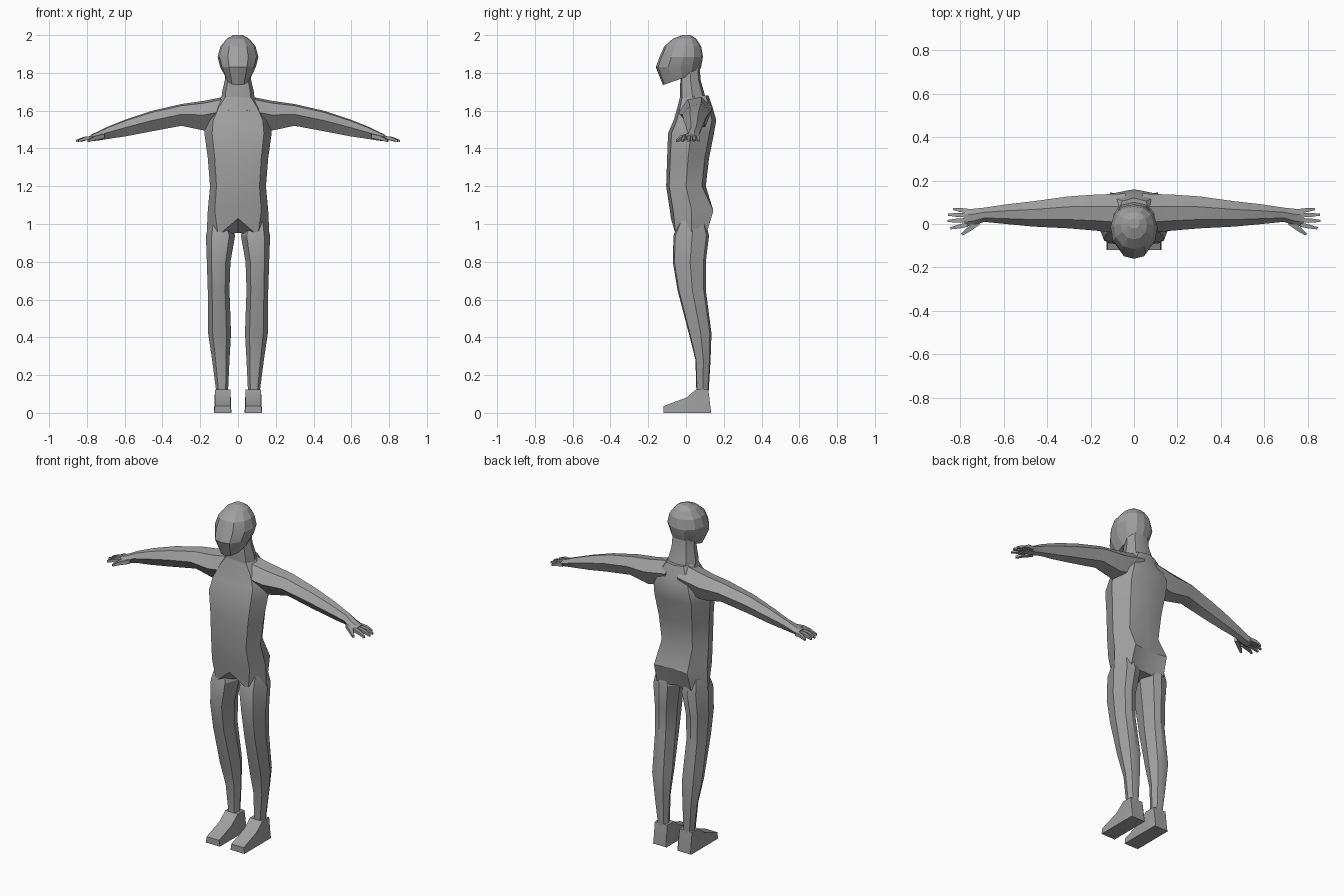
import bpy
import bmesh
import math
from mathutils import Vector

cube = bpy.data.objects.get("Cube")
if cube:
    bpy.data.objects.remove(cube, do_unlink=True)

grey = bpy.data.materials.new("plain_grey")
grey.use_nodes = True
COLOR = (0.35, 0.35, 0.35, 1.0)
grey.diffuse_color = COLOR
grey.node_tree.nodes["Principled BSDF"].inputs["Base Color"].default_value = COLOR


def loft(name, rings, mirror=False, angle=28):
    """Skin a list of equal rings and close both ends with fans."""
    bm = bmesh.new()
    loops = [[bm.verts.new(p) for p in ring] for ring in rings]
    n = len(loops[0])
    for a, b in zip(loops, loops[1:]):
        for i in range(n):
            j = (i + 1) % n
            bm.faces.new((a[i], a[j], b[j], b[i]))
    for loop in (loops[0], loops[-1]):
        mid = bm.verts.new(sum((v.co for v in loop), Vector()) / n)
        for i in range(n):
            bm.faces.new((loop[i], loop[(i + 1) % n], mid))
    bmesh.ops.recalc_face_normals(bm, faces=bm.faces)
    mesh = bpy.data.meshes.new(name)
    bm.to_mesh(mesh)
    bm.free()
    mesh.materials.append(grey)
    obj = bpy.data.objects.new(name, mesh)
    bpy.context.collection.objects.link(obj)
    bpy.ops.object.select_all(action="DESELECT")
    obj.select_set(True)
    bpy.context.view_layer.objects.active = obj
    bpy.ops.object.shade_smooth_by_angle(angle=math.radians(angle))
    if mirror:
        obj.modifiers.new("mirror", "MIRROR")
    return obj


def both_sides(half):
    """Complete a half outline that runs from front centre to back centre."""
    return half + [(-u, v) for u, v in reversed(half[1:-1])]


def level_ring(shape, z, x0, x1, front, back, tilt=0.0):
    """Fit a unit outline into a horizontal box, optionally tilted."""
    cx, rx = (x0 + x1) / 2, (x1 - x0) / 2
    cy, ry = (front + back) / 2, (back - front) / 2
    return [Vector((cx + u * rx, cy + v * ry, z + v * tilt)) for u, v in shape]


BODY = both_sides([(0, -1), (.77, -.85), (1, 0), (.68, .8), (0, 1)])
LEG = both_sides([(0, -1), (.6, -.9), (1, .05), (.6, .85), (0, 1)])
HEAD = both_sides([(0, -1), (.5, -.9), (.9, -.45), (1, .1), (.85, .6), (.45, .93), (0, 1)])

# Torso: an arched lower edge, then hips, waist, chest and shoulders
torso = [level_ring(BODY, z, -w, w, f, b) for z, w, f, b in (
    (.94, .166, -.068, .125), (1.07, .16, -.085, .145), (1.2, .148, -.105, .105),
    (1.35, .16, -.1, .122), (1.48, .178, -.095, .148), (1.55, .17, -.065, .16),
    (1.62, .13, -.045, .14), (1.68, .08, -.03, .12))]
torso[0][0].z = 1.03
torso[0][0].y = -.08
torso[0][1].x, torso[0][-1].x = .105, -.105
torso[0][4].z = .96
torso[0][4].y = .09
torso[1][4].y = .125
torso[1][3].y = torso[1][5].y = .145
loft("torso", torso)

# Neck
loft("neck", [level_ring(BODY, z, -w, w, f, b) for z, w, f, b in (
    (1.64, .09, -.03, .11), (1.7, .084, -.032, .095),
    (1.76, .07, -.03, .078), (1.83, .065, -.03, .072))])

# Head with a forward jaw
loft("head", [level_ring(HEAD, z, -w, w, f, b, t) for z, w, f, b, t in (
    (1.768, .062, -.122, .065, .033), (1.83, .094, -.16, .08, 0),
    (1.885, .108, -.14, .09, 0), (1.94, .093, -.115, .08, 0),
    (1.98, .06, -.07, .055, 0), (2.0, .025, -.02, .025, 0))], angle=18)

# Legs
loft("leg", [level_ring(LEG, *row) for row in (
    (1.02, .05, .15, -.03, .1), (.94, .015, .17, -.066, .122),
    (.8, .04, .165, -.07, .105), (.65, .045, .16, -.045, .105),
    (.42, .037, .158, .015, .135), (.28, .045, .137, .05, .13),
    (.11, .053, .115, .055, .12))], mirror=True)

# Feet: wedge-shaped blocks
loft("foot", [[Vector((x, y, z)) for x, z in (
    (.035, 0), (.127, 0), (.122, top), (.04, top))] for y, top in (
        (-.12, .036), (0, .08), (.055, .125), (.118, .125), (.132, .01))], mirror=True)

# Arms: outline in depth and height, swept outwards to the palm
ARM = [(-1, .05), (-.45, .85), (.35, 1), (1, .3), (.6, -.75), (-.25, -1)]


def arm_ring(x, low, high, front, back):
    cy, ry = (front + back) / 2, (back - front) / 2
    cz, rz = (low + high) / 2, (high - low) / 2
    return [Vector((x, cy + u * ry, cz + v * rz)) for u, v in ARM]


loft("arm", [arm_ring(*row) for row in (
    (.04, 1.52, 1.68, -.045, .14), (.18, 1.495, 1.652, -.03, .135),
    (.3, 1.52, 1.635, -.02, .127), (.46, 1.49, 1.598, -.012, .105),
    (.59, 1.465, 1.555, 0, .09), (.69, 1.45, 1.515, .01, .075),
    (.74, 1.442, 1.49, -.008, .07), (.78, 1.438, 1.472, -.012, .07))], mirror=True)


# Fingers and thumb: tapered square rods
def finger(name, start, end, size):
    a, b = Vector(start), Vector(end)
    side = (b - a).cross(Vector((0, 0, 1))).normalized()
    rings = []
    for t, s in ((0, 1), (.55, .9), (1, .5)):
        c = a.lerp(b, t) + Vector((0, 0, .005 * math.sin(math.pi * t)))
        up = Vector((0, 0, s * size))
        across = side * s * size
        rings.append([c - across - up, c + across - up, c + across + up, c - across + up])
    loft(name, rings, mirror=True)


for name, y0, x1, y1 in (("little_finger", .06, .832, .069), ("ring_finger", .04, .855, .043),
                         ("middle_finger", .018, .858, .014), ("index_finger", -.003, .845, -.02)):
    finger(name, (.765, y0, 1.457), (x1, y1, 1.44), .01)
finger("thumb", (.715, .008, 1.465), (.792, -.048, 1.44), .012)
